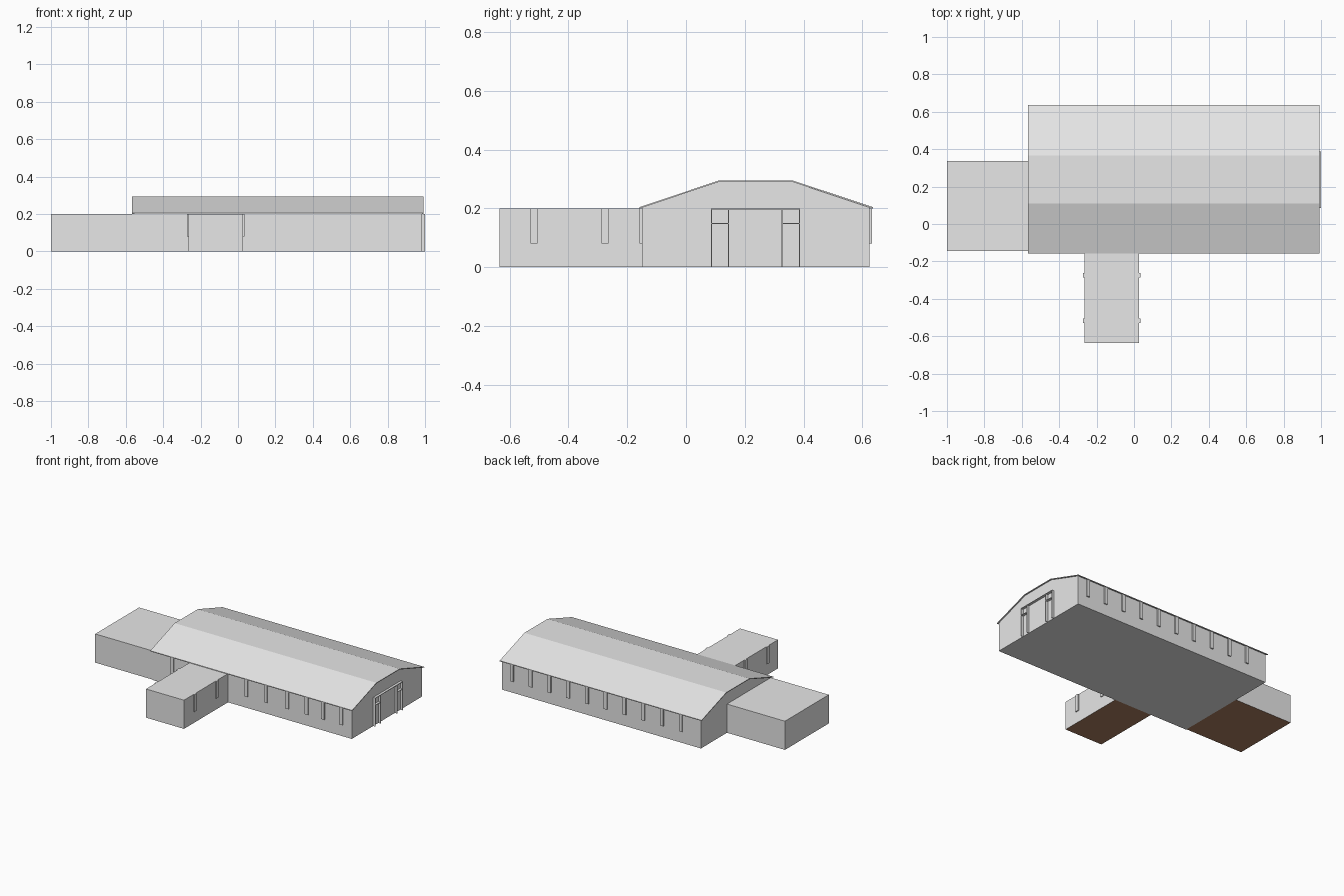
import bpy
import bmesh

cube = bpy.data.objects.get("Cube")
if cube:
    bpy.data.objects.remove(cube, do_unlink=True)


def material(name, rgb):
    m = bpy.data.materials.new(name)
    m.use_nodes = True
    m.diffuse_color = (*rgb, 1)
    m.node_tree.nodes["Principled BSDF"].inputs["Base Color"].default_value = (*rgb, 1)
    return m


GREY = material("light grey", (0.8, 0.8, 0.8))
BROWN = material("brown floor", (0.41, 0.21, 0.12))


def extrude_profile(name, points, x0, x1):
    """Solid with a (y, z) outline, running along x."""
    bm = bmesh.new()
    face = bm.faces.new([bm.verts.new((x0, y, z)) for y, z in points])
    moved = bmesh.ops.extrude_face_region(bm, geom=[face])["geom"]
    verts = [v for v in moved if isinstance(v, bmesh.types.BMVert)]
    bmesh.ops.translate(bm, verts=verts, vec=(x1 - x0, 0, 0))
    bmesh.ops.recalc_face_normals(bm, faces=bm.faces)
    mesh = bpy.data.meshes.new(name)
    bm.to_mesh(mesh)
    bm.free()
    mesh.materials.append(GREY)
    ob = bpy.data.objects.new(name, mesh)
    bpy.context.collection.objects.link(ob)
    return ob


def box(name, x0, x1, y0, y1, z0, z1):
    return extrude_profile(name, [(y0, z0), (y1, z0), (y1, z1), (y0, z1)], x0, x1)


def brown_underside(ob):
    ob.data.materials.append(BROWN)
    for p in ob.data.polygons:
        if p.normal.z < -0.5:
            p.material_index = 1


# Main hall with its gable ends
WEST, EAST, FRONT, BACK = -0.553, 0.983, -0.15, 0.625
ridge = [(0.365, 0.289), (0.11, 0.289)]
extrude_profile("hall", [(FRONT, 0), (BACK, 0), (BACK, 0.202), *ridge, (FRONT, 0.202)], WEST, EAST)

# Thin three-plane roof overhanging the walls
outer = [(-0.158, 0.204), (0.11, 0.294), (0.365, 0.294), (0.637, 0.204)]
inner = [(y, z - 0.005) for y, z in reversed(outer)]
extrude_profile("roof", outer + inner, -0.566, 0.991)

# Flat-roofed wings
brown_underside(box("side_wing", -1, WEST, -0.145, 0.338, 0, 0.2))
brown_underside(box("front_wing", -0.265, 0.028, -0.635, FRONT, 0, 0.2))

# Hall windows
HALF, SILL, HEAD, OUT = 0.012, 0.08, 0.2, 0.008
for i, x in enumerate((-0.4, 0.172, 0.322, 0.487, 0.637, 0.763, 0.903)):
    box(f"front_window_{i}", x - HALF, x + HALF, FRONT - OUT, FRONT, SILL, HEAD)
for i in range(10):
    x = 0.903 - 0.1447 * i
    box(f"back_window_{i}", x - HALF, x + HALF, BACK, BACK + OUT, SILL, HEAD)

# Windows on both sides of the front wing
for i, y in enumerate((-0.518, -0.275)):
    box(f"wing_left_window_{i}", 0.028, 0.035, y - HALF, y + HALF, SILL, HEAD)
    box(f"wing_right_window_{i}", -0.272, -0.265, y - HALF, y + HALF, SILL, HEAD)

# Entrance frame on the end wall: posts, lintel and transoms
T = 0.004
for i, y in enumerate((0.087, 0.145, 0.327, 0.386)):
    box(f"door_post_{i}", EAST, 1, y - T / 2, y + T / 2, 0, 0.2)
box("door_lintel", EAST, 1, 0.085, 0.388, 0.196, 0.2)
for name, y0, y1 in (("front", 0.087, 0.145), ("back", 0.327, 0.386)):
    box(f"{name}_transom", EAST, 1, y0, y1, 0.146, 0.15)
